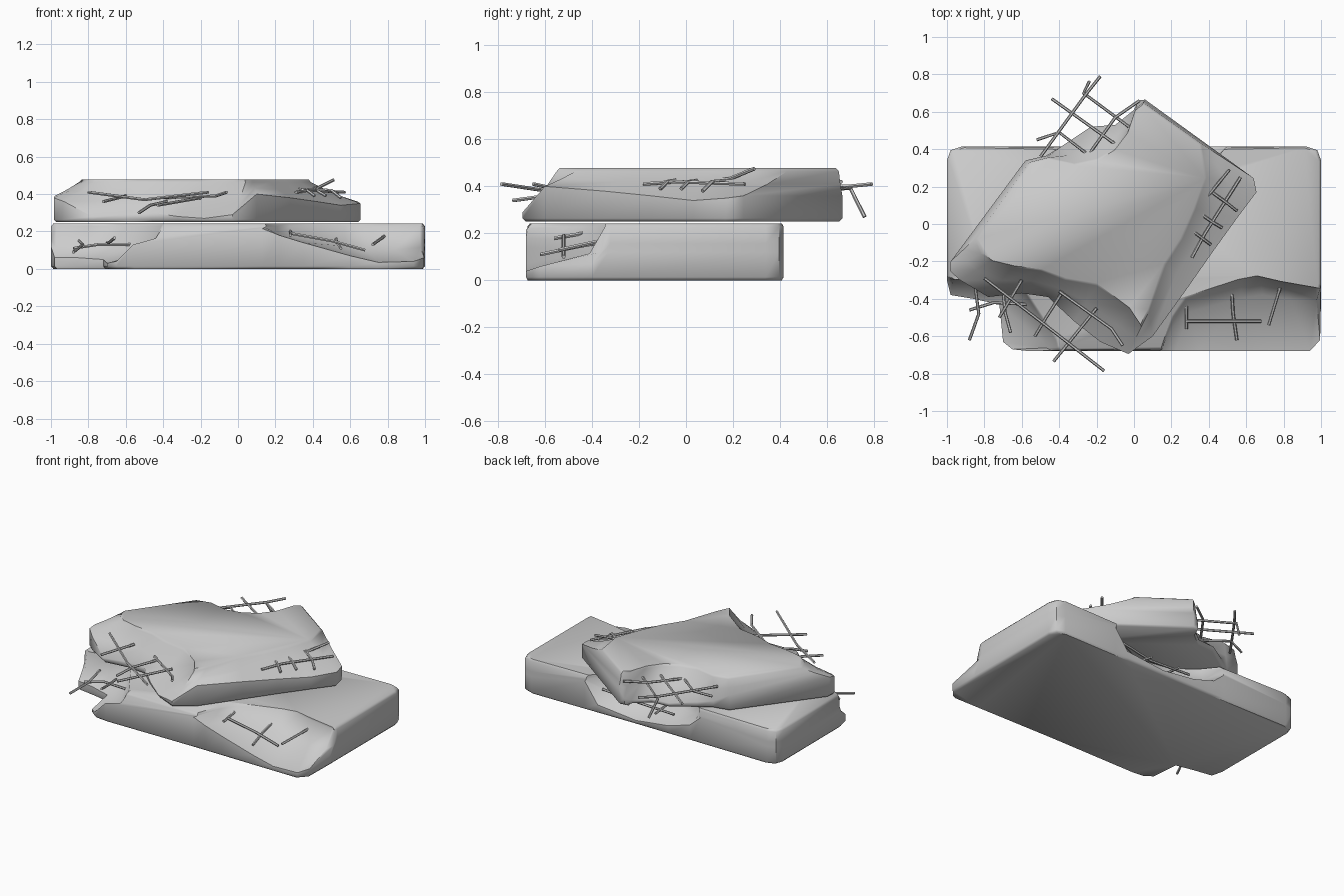
import bpy, bmesh, math
from mathutils import Vector


def finish(ob, angle):
    # Plain mesh, smooth shading with sharp breaks
    bpy.ops.object.select_all(action='DESELECT')
    ob.select_set(True)
    bpy.context.view_layer.objects.active = ob
    bpy.ops.object.convert(target='MESH')
    bpy.ops.object.shade_smooth_by_angle(angle=math.radians(angle))


def slab(name, z0, z1, outline, inset, rise, worn=0.014):
    # outline rows: rim x, rim y, rim height, top x, top y
    # the fracture runs rim -> foot -> top, bowed inward by inset / rise;
    # the lower and upper borders get a small worn chamfer
    n = len(outline)
    mid = Vector((sum(p[0] for p in outline) / n, sum(p[1] for p in outline) / n, 0))

    def shrink(x, y, z):
        p = Vector((x, y, 0))
        d = (mid - p).normalized() * worn
        return Vector((x + d.x, y + d.y, z))

    bm = bmesh.new()
    rings = [[] for _ in range(6)]
    for x, y, z, tx, ty in outline:
        rim, top = Vector((x, y, z)), Vector((tx, ty, z1 - worn))
        foot = rim.lerp(top, inset)
        foot.z = z + rise * (z1 - z)
        foot.z = min(foot.z, z1 - worn - 0.004)
        levels = (shrink(x, y, z0), Vector((x, y, z0 + worn)), rim, foot, top,
                  shrink(tx, ty, z1))
        for ring, p in zip(rings, levels):
            ring.append(bm.verts.new(p))
    for a, b in zip(rings, rings[1:]):
        for i in range(n):
            j = (i + 1) % n
            bm.faces.new((a[i], a[j], b[j], b[i]))
    bm.faces.new(rings[0][::-1])
    bm.faces.new(rings[-1])
    bmesh.ops.recalc_face_normals(bm, faces=bm.faces)
    me = bpy.data.meshes.new(name)
    bm.to_mesh(me)
    bm.free()
    ob = bpy.data.objects.new(name, me)
    bpy.context.collection.objects.link(ob)
    finish(ob, 50)


def rebar(name, bars, r=0.0085):
    # One curve object holding several bent bars
    cu = bpy.data.curves.new(name, 'CURVE')
    cu.dimensions = '3D'
    cu.bevel_depth = r
    cu.bevel_resolution = 1
    cu.use_fill_caps = True
    for pts in bars:
        sp = cu.splines.new('POLY')
        sp.points.add(len(pts) - 1)
        for p, co in zip(sp.points, pts):
            p.co = (*co, 1)
    ob = bpy.data.objects.new(name, cu)
    bpy.context.collection.objects.link(ob)
    finish(ob, 50)


# Lower slab: broken front-left corner, front-right shelf, hollow in the back edge
slab("lower_slab", 0.0, 0.242, [
    (-.70, -.63, .03, -.42, -.62), (-.65, -.67, .04, -.41, -.66),
    (-.56, -.68, .13, -.40, -.675),
    (.13, -.68, .215, .15, -.67), (.22, -.68, .18, .21, -.50),
    (.35, -.68, .14, .28, -.40), (.60, -.68, .07, .57, -.30),
    (.75, -.68, .035, .67, -.28), (.94, -.68, .04, .80, -.31),
    (.995, -.62, .06, .97, -.34),
    (1, -.40, .07, .995, -.345), (1, -.33, .12, 1, -.32),
    (1, .34, .12, 1, .34), (.98, .395, .12, .98, .395),
    (.92, .415, .12, .92, .415),
    (.50, .415, .20, .49, .41), (.40, .415, .06, .38, .27),
    (.10, .415, .03, .10, .16), (-.15, .415, .06, -.15, .19),
    (-.32, .415, .11, -.30, .30), (-.40, .415, .18, -.39, .41),
    (-.92, .415, .12, -.92, .415),
    (-.98, .395, .12, -.98, .395), (-1, .34, .12, -1, .34),
    (-1, -.30, .12, -1, -.28), (-.98, -.38, .06, -.97, -.30),
    (-.86, -.40, .06, -.80, -.28), (-.72, -.43, .05, -.60, -.34),
], 0.75, 0.3)

# Upper slab: turned, chipped along the right edge, broken at back and front left
slab("upper_slab", 0.25, 0.478, [
    (-.03, -.695, .29, .04, -.55), (.10, -.60, .40, .08, -.47),
    (.28, -.35, .38, .17, -.22), (.42, -.15, .36, .26, -.08),
    (.55, .03, .34, .33, .08), (.655, .17, .35, .39, .25),
    (.64, .245, .36, .36, .43), (.06, .665, .36, .05, .65),
    (.02, .66, .30, .01, .62), (0, .61, .275, -.03, .50),
    (-.10, .53, .28, -.10, .41), (-.23, .52, .28, -.20, .35),
    (-.38, .42, .29, -.32, .325), (-.47, .365, .30, -.46, .355),
    (-.58, .34, .36, -.56, .33), (-.98, -.20, .39, -.85, -.08),
    (-.985, -.25, .38, -.82, -.16), (-.93, -.30, .36, -.77, -.20),
    (-.78, -.39, .28, -.65, -.23), (-.60, -.37, .29, -.50, -.25),
    (-.46, -.39, .30, -.37, -.30), (-.32, -.52, .28, -.20, -.33),
    (-.18, -.63, .27, -.02, -.46),
], 0.55, 0.42)

# Bare reinforcement at each break
rebar("back_rebar", [
    [(-.18, .79, .41), (-.26, .69, .40), (-.50, .36, .41)],
    [(.03, .66, .42), (-.10, .57, .41), (-.28, .32, .40)],
    [(-.44, .67, .39), (-.09, .42, .41)],
    [(-.24, .76, .27), (-.27, .70, .39), (0, .50, .41)],
    [(-.52, .45, .38), (-.40, .49, .40), (-.18, .32, .40)],
])
rebar("right_rebar", [
    [(.31, -.18, .41), (.38, -.05, .42), (.57, .25, .41)],
    [(.32, .06, .43), (.42, .18, .43), (.51, .29, .475)],
    [(.29, -.02, .43), (.37, -.08, .42), (.41, -.11, .39)],
    [(.29, .10, .43), (.42, .01, .42), (.47, -.02, .39)],
    [(.32, .24, .43), (.50, .11, .42), (.55, .07, .38)],
])
rebar("front_rebar", [
    [(-.80, -.29, .41), (-.50, -.52, .37), (-.16, -.785, .41)],
    [(-.40, -.36, .38), (-.12, -.56, .39), (-.06, -.65, .41)],
    [(-.20, -.45, .38), (-.43, -.735, .34)],
    [(-.38, -.36, .36), (-.47, -.50, .34), (-.53, -.60, .30)],
    [(-.60, -.30, .39), (-.72, -.50, .36)],
])
rebar("lower_left_rebar", [
    [(-.85, -.33, .15), (-.83, -.48, .13), (-.88, -.62, .09)],
    [(-.88, -.46, .11), (-.75, -.42, .13), (-.55, -.43, .13)],
    [(-.70, -.36, .14), (-.69, -.47, .14), (-.66, -.58, .165)],
])
rebar("lower_right_rebar", [
    [(.28, -.44, .20), (.28, -.56, .18)],
    [(.28, -.52, .19), (.50, -.52, .15), (.68, -.52, .10)],
    [(.52, -.32, .17), (.53, -.48, .14), (.55, -.62, .11)],
    [(.79, -.31, .18), (.72, -.54, .13)],
])
rebar("lower_back_rebar", [
    [(.40, .36, .15), (.15, .34, .12), (-.16, .36, .12)],
    [(.20, .20, .14), (.18, .39, .11)],
    [(-.05, .20, .14), (-.04, .40, .11)],
])
